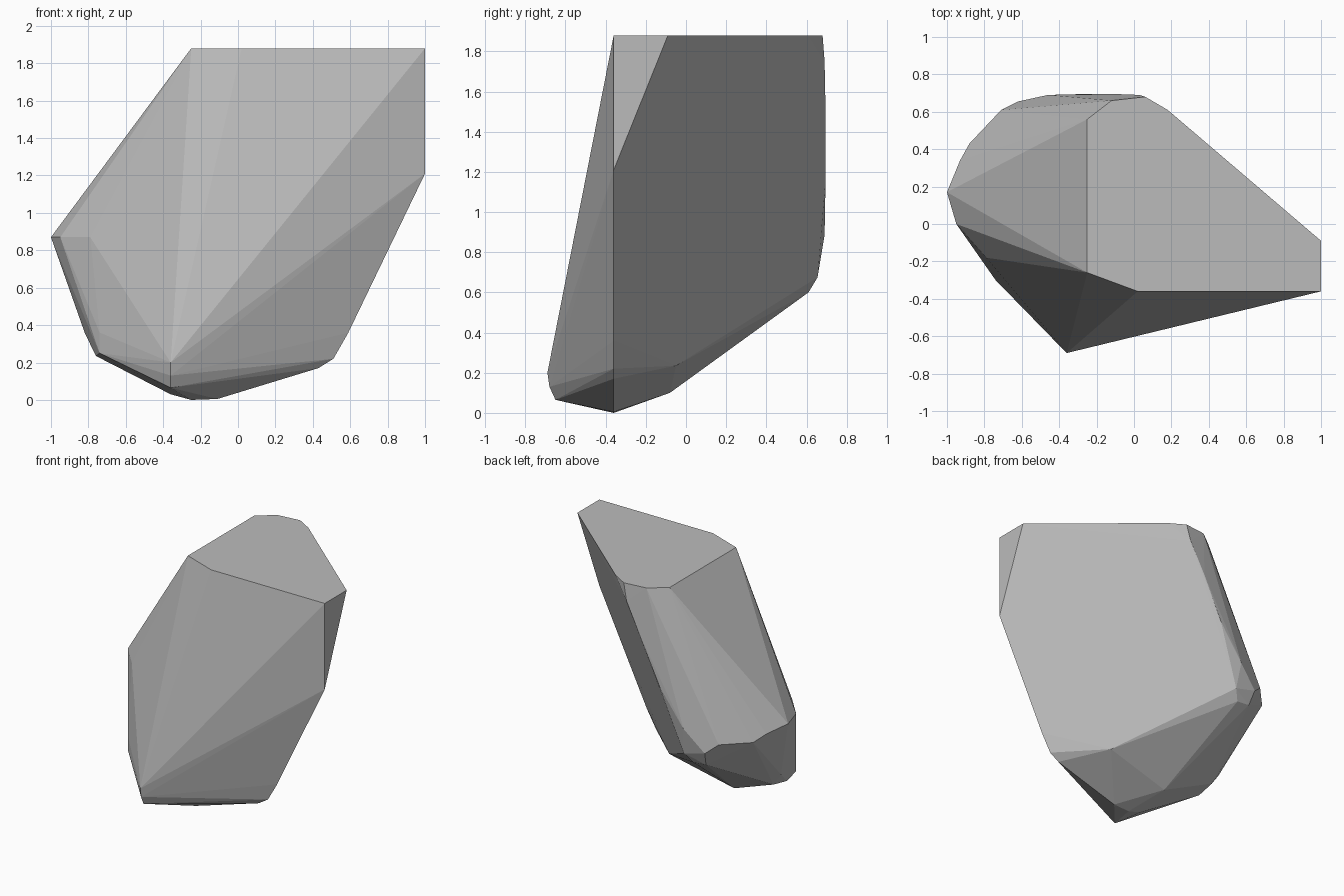
import bpy, bmesh

if "Cube" in bpy.data.objects:
    bpy.data.objects.remove(bpy.data.objects["Cube"])

# Corner points of the rock, grouped by region
top_rim = [(-.25, -.26, 1.88), (.02, -.36, 1.88), (1, -.36, 1.88), (1, -.09, 1.88),
           (.18, .61, 1.88), (.06, .68, 1.88), (-.12, .66, 1.88), (-.25, .56, 1.88)]
right_edge = [(1, -.36, 1.21), (.59, -.36, .36), (.51, -.36, .22), (.43, -.36, .17),
              (.18, -.05, .235)]
front_nose = [(-.36, -.69, .2), (-.36, -.68, .13), (-.36, -.65, .065)]
underside = [(-.11, -.36, .005), (-.25, -.36, 0), (-.36, -.36, .03), (-.36, -.08, .1)]
left_edge = [(-1, .17, .87), (-.95, 0, .87), (-.79, -.18, .87), (-.82, 0, .36),
             (-.74, -.3, .36), (-.74, -.3, .25), (-.76, -.155, .235), (-.755, 0, .265)]
back_edge = [(-.93, .34, .835), (-.88, .43, .79), (-.71, .61, .795), (-.62, .655, .72),
             (-.6, .61, .61), (-.49, .61, .6), (-.44, .655, .675), (-.46, .69, .885),
             (-.26, .695, 1.16), (-.1, .695, 1.5), (.03, .69, 1.75)]

# Faceted rock: convex skin over the corner points
bm = bmesh.new()
for p in top_rim + right_edge + front_nose + underside + left_edge + back_edge:
    bm.verts.new(p)
hull = bmesh.ops.convex_hull(bm, input=bm.verts[:])
loose = {v for v in hull["geom_interior"] + hull["geom_unused"]
         if isinstance(v, bmesh.types.BMVert)}
bmesh.ops.delete(bm, geom=list(loose), context='VERTS')
bmesh.ops.dissolve_limit(bm, angle_limit=.02, verts=bm.verts[:], edges=bm.edges[:])
bmesh.ops.recalc_face_normals(bm, faces=bm.faces[:])

mesh = bpy.data.meshes.new("rock")
bm.to_mesh(mesh)
bm.free()
rock = bpy.data.objects.new("rock", mesh)
bpy.context.collection.objects.link(rock)

# Stone colour
stone = bpy.data.materials.new("stone grey")
stone.diffuse_color = (.5, .5, .5, 1)
stone.use_nodes = True
stone.node_tree.nodes["Principled BSDF"].inputs["Base Color"].default_value = stone.diffuse_color
mesh.materials.append(stone)
